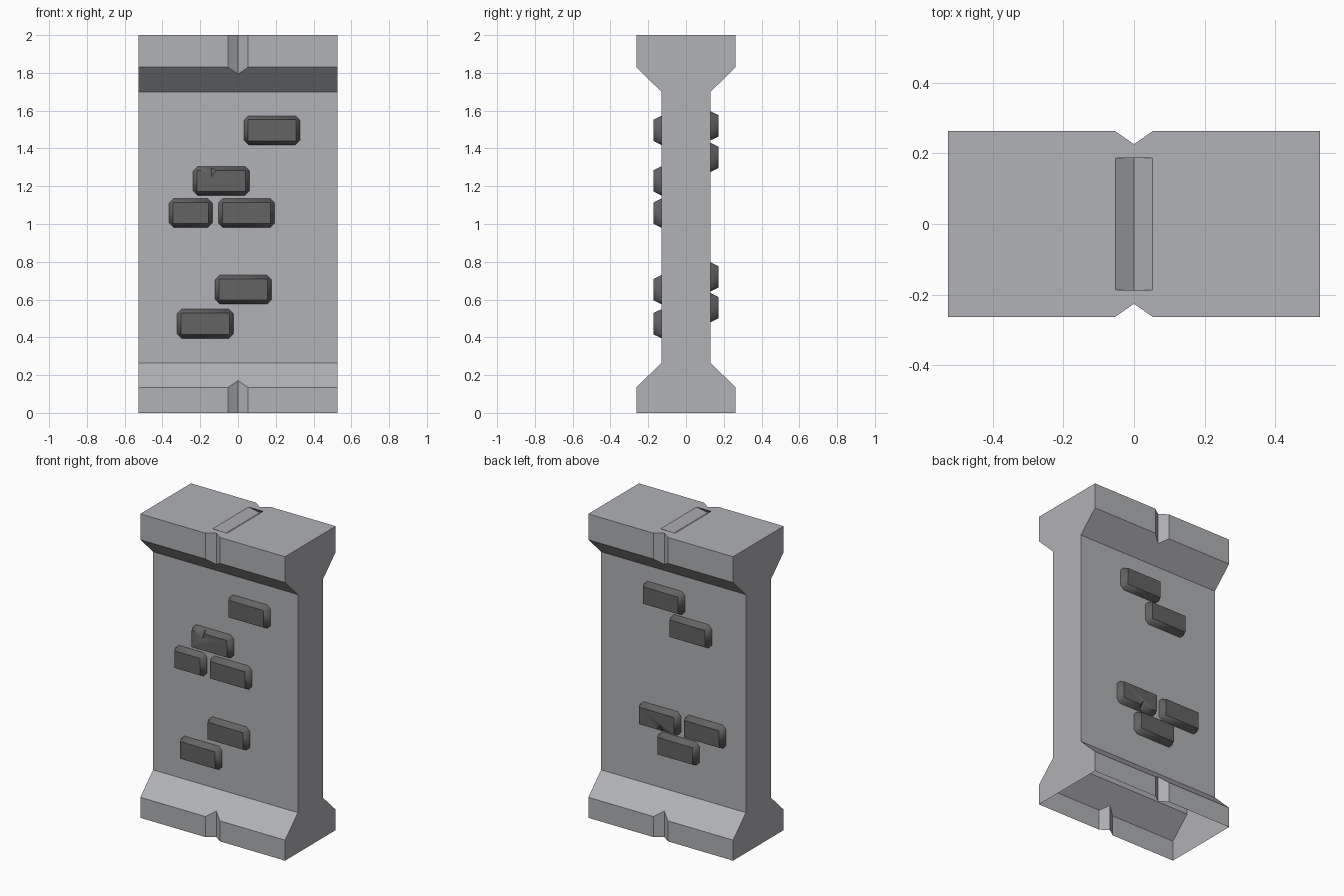
import bpy, bmesh, math

if "Cube" in bpy.data.objects:
    bpy.data.objects.remove(bpy.data.objects["Cube"])


def material(name, rgb):
    m = bpy.data.materials.new(name)
    m.diffuse_color = (*rgb, 1)
    m.use_nodes = True
    m.node_tree.nodes["Principled BSDF"].inputs["Base Color"].default_value = m.diffuse_color
    return m


STONE = material("light stone grey", (0.44, 0.445, 0.465))
BRICK = material("dark brick grey", (0.125, 0.125, 0.125))


def loft(name, a, b, mat=None):
    """Closed solid between two loops with the same number of points."""
    bm = bmesh.new()
    va = [bm.verts.new(p) for p in a]
    vb = [bm.verts.new(p) for p in b]
    n = len(a)
    bm.faces.new(va)
    bm.faces.new(vb[::-1])
    for i in range(n):
        j = (i + 1) % n
        bm.faces.new((va[j], va[i], vb[i], vb[j]))
    bmesh.ops.remove_doubles(bm, verts=bm.verts, dist=1e-5)
    bmesh.ops.recalc_face_normals(bm, faces=bm.faces)
    me = bpy.data.meshes.new(name)
    bm.to_mesh(me)
    bm.free()
    if mat:
        me.materials.append(mat)
    ob = bpy.data.objects.new(name, me)
    bpy.context.collection.objects.link(ob)
    return ob


def cut(ob, cutter):
    """Subtract the cutter from the object and discard it."""
    mod = ob.modifiers.new("cut", 'BOOLEAN')
    mod.operation = 'DIFFERENCE'
    mod.solver = 'EXACT'
    mod.object = cutter
    bpy.context.view_layer.update()
    dg = bpy.context.evaluated_depsgraph_get()
    me = bpy.data.meshes.new_from_object(ob.evaluated_get(dg))
    ob.modifiers.clear()
    ob.data = me
    bpy.data.objects.remove(cutter)


# Wall slab: flared foot and cap, extruded along x
HX, HY, WY = 0.527, 0.263, 0.13
half = [(HY, 0), (HY, 0.135), (WY, 0.265), (WY, 1.70), (HY, 1.83), (HY, 2.0)]
profile = half + [(-y, z) for y, z in reversed(half)]
wall = loft("wall_slab", [(-HX, y, z) for y, z in profile],
            [(HX, y, z) for y, z in profile], STONE)

# Vertical V notches in the foot and cap, front and back
NW, ND = 0.053, 0.037
for s in (-1, 1):
    tri = [(0, s * (HY - ND)), (2 * NW, s * (HY + ND)), (-2 * NW, s * (HY + ND))]
    cut(wall, loft("notch_cutter", [(x, y, -0.1) for x, y in tri],
                   [(x, y, 2.1) for x, y in tri]))

# V groove with pointed ends across the top
groove = [(0, 0.224, 2 - ND), (2 * NW, 0.15, 2 + ND), (-2 * NW, 0.15, 2 + ND)]
cut(wall, loft("groove_cutter", [(x, -y, z) for x, y, z in groove],
               [(x, y, z) for x, y, z in groove]))

# The underside is open
bm = bmesh.new()
bm.from_mesh(wall.data)
floor = [f for f in bm.faces if all(abs(v.co.z) < 1e-4 for v in f.verts)]
bmesh.ops.delete(bm, geom=floor, context='FACES')
bm.to_mesh(wall.data)
bm.free()


# Raised bricks: octagonal base tapering to a rectangular face
def brick(name, side, cx, cz, w=0.30, h=0.156, depth=0.043, chip=None):
    c, ins = 0.025, 0.022
    hw, hh = w / 2, h / 2
    base, face = [], []
    for sx, sz in ((1, 1), (-1, 1), (-1, -1), (1, -1)):
        pair = [(sx * hw, sz * (hh - c)), (sx * (hw - c), sz * hh)]
        base += pair if sx * sz > 0 else pair[::-1]
        face += [(sx * (hw - ins), sz * (hh - ins))] * 2
    loop = lambda pts, y: [(cx + x, side * y, cz + z) for x, z in pts]

    # build rings so the repeated face corners merge into one
    ob = loft_ring(name, loop(base, WY - 0.002), loop(face, WY + depth))

    if chip:
        x, up = chip
        edge = cz + up * (hh - ins)
        big = [(x, edge - up * 0.05), (x - 0.07, edge + up * 0.04), (x + 0.07, edge + up * 0.04)]
        small = [(x, edge + up * 0.01), (x - 0.012, edge + up * 0.04), (x + 0.012, edge + up * 0.04)]
        cut(ob, loft("chip_cutter", [(px, side * (WY + depth + 0.01), pz) for px, pz in big],
                     [(px, side * (WY + 0.012), pz) for px, pz in small]))
    for p in ob.data.polygons:
        p.use_smooth = True
    ob.data.set_sharp_from_angle(angle=math.radians(50))
    return ob


def loft_ring(name, base, face):
    """Octagon base to rectangle face, with triangles at the corners."""
    bm = bmesh.new()
    for p in base + face[::2]:
        bm.verts.new(p)
    bmesh.ops.convex_hull(bm, input=bm.verts)
    bmesh.ops.dissolve_limit(bm, angle_limit=0.01, verts=bm.verts, edges=bm.edges)
    bmesh.ops.recalc_face_normals(bm, faces=bm.faces)
    me = bpy.data.meshes.new(name)
    bm.to_mesh(me)
    bm.free()
    me.materials.append(BRICK)
    ob = bpy.data.objects.new(name, me)
    bpy.context.collection.objects.link(ob)
    return ob


front = [(0.18, 1.496, 0.30, None), (-0.088, 1.228, 0.30, (-0.14, 1)),
         (-0.25, 1.058, 0.23, None), (0.045, 1.058, 0.30, None),
         (0.028, 0.653, 0.30, None), (-0.173, 0.472, 0.30, None)]
back = [(0.065, 1.52, 0.30, None), (-0.13, 1.353, 0.30, None),
        (0.094, 0.72, 0.30, (0.07, -1)), (-0.235, 0.72, 0.30, None),
        (-0.04, 0.557, 0.30, None)]
for side, label, rows in ((-1, "front", front), (1, "back", back)):
    for i, (x, z, w, chip) in enumerate(rows):
        brick(f"{label}_brick_{i + 1}", side, x, z, w, chip=chip)
